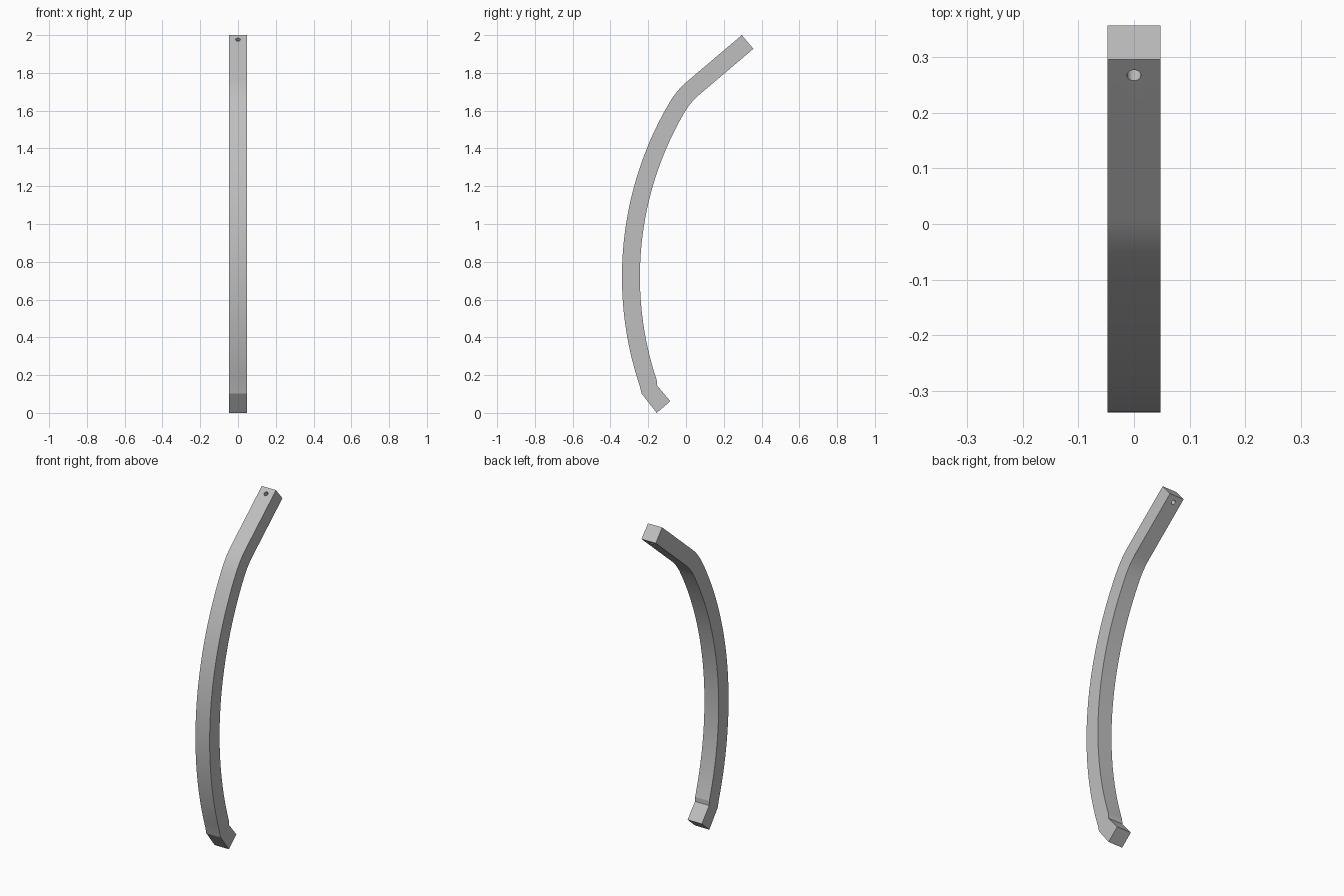
import bpy, bmesh
from math import sin, cos, radians, asin
from mathutils import Vector

cube = bpy.data.objects.get("Cube")
if cube:
    bpy.data.objects.remove(cube, do_unlink=True)

T = 0.095          # square bar thickness
HOLE_R = 0.0125

grey = bpy.data.materials.new("light grey")
grey.use_nodes = True
grey.diffuse_color = (0.52, 0.52, 0.52, 1)
grey.node_tree.nodes["Principled BSDF"].inputs["Base Color"].default_value = (0.52, 0.52, 0.52, 1)


def inward(a):
    """Normal from the outer edge to the inner edge, in (y, z)."""
    return Vector((cos(a), -sin(a)))


def arc(centre, radius, a0, a1, n):
    """Pairs of outer and inner edge points along an arc."""
    for i in range(n + 1):
        a = a0 + (a1 - a0) * i / n
        outer = centre - inward(a) * radius
        yield outer, outer + inward(a) * T


# Side profile: angled foot, long bow, tight bend, straight top
R, BEND_R = 1.82, 0.45
bow_centre = Vector((1.481, 0.72))
a_low, a_high, a_top = asin(-0.615 / R), radians(30.4), radians(49.7)
bow = list(arc(bow_centre, R, a_low, a_high, 40))
bend_centre = bow[-1][0] + inward(a_high) * BEND_R
bend = list(arc(bend_centre, BEND_R, a_high, a_top, 10))

foot = (Vector((-0.155, 0.0)), Vector((-0.083, 0.062)))
bow[0] = (Vector((-0.235, 0.102)), Vector((-0.154, 0.146)))
along = Vector((sin(a_top), cos(a_top)))
start = bend[-1][0]
end = start + along * ((2.0 - start.y) / along.y)
top = (end, end + inward(a_top) * T)
sections = [foot] + bow + bend[1:] + [top]

# Sweep the square section along the profile
bm = bmesh.new()
rings = []
for o, i in sections:
    rings.append([bm.verts.new((x, p.x, p.y)) for x, p in
                  ((-T / 2, o), (T / 2, o), (T / 2, i), (-T / 2, i))])
for a, b in zip(rings, rings[1:]):
    for k in range(4):
        m = (k + 1) % 4
        bm.faces.new((a[k], a[m], b[m], b[k]))
bm.faces.new(rings[0])
bm.faces.new(rings[-1])
bmesh.ops.recalc_face_normals(bm, faces=bm.faces)
mesh = bpy.data.meshes.new("curved_bar")
bm.to_mesh(mesh)
bm.free()
mesh.materials.append(grey)
bar = bpy.data.objects.new("curved_bar", mesh)
bpy.context.collection.objects.link(bar)

# Pin hole through the top end
n = inward(a_top)
hole = end - along * 0.037 + n * T / 2
bpy.ops.mesh.primitive_cylinder_add(vertices=32, radius=HOLE_R, depth=T * 2,
                                    location=(0, hole.x, hole.y))
cutter = bpy.context.object
cutter.name = "hole_cutter"
cutter.hide_render = True
cutter.rotation_mode = 'QUATERNION'
cutter.rotation_quaternion = Vector((0, n.x, n.y)).to_track_quat('Z', 'Y')
cutter.data.materials.append(grey)
bpy.context.view_layer.update()

bpy.ops.object.select_all(action='DESELECT')
bar.select_set(True)
bpy.context.view_layer.objects.active = bar
mod = bar.modifiers.new("pin_hole", 'BOOLEAN')
mod.operation = 'DIFFERENCE'
mod.solver = 'EXACT'
mod.object = cutter
bpy.ops.object.modifier_apply(modifier=mod.name)
bpy.data.objects.remove(cutter, do_unlink=True)

bpy.ops.object.shade_smooth_by_angle(angle=radians(14))
